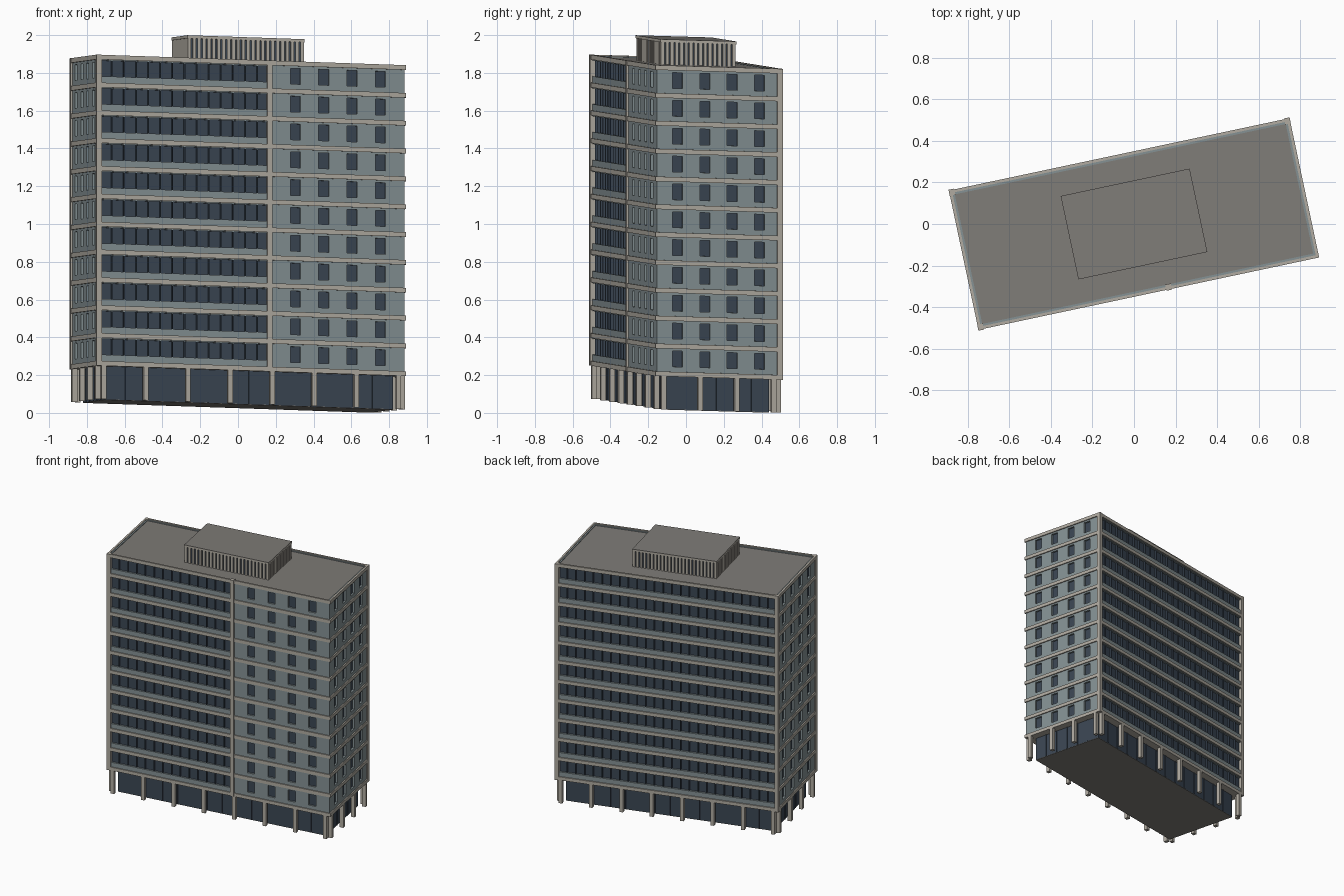
import bpy, bmesh, math
from mathutils import Matrix

if "Cube" in bpy.data.objects:
    bpy.data.objects.remove(bpy.data.objects["Cube"])

L, W = 1.675, 0.685            # plan size
HX, HY = L / 2, W / 2
Z0, Z1, TOP = 0.038, 0.238, 1.859
FLOORS = 11
STEP = (TOP - Z1) / FLOORS
SLAB = 0.025
SPLIT = 0.10                   # pilaster between ribbon glazing and punched windows

# Plan rotation followed by the gentle slope of the floors
shear = Matrix.Identity(4)
shear[2][0], shear[2][1] = -0.0267, -0.035
PLACE = shear @ Matrix.Rotation(math.radians(12), 4, 'Z')


def mat(name, c):
    m = bpy.data.materials.new(name)
    m.diffuse_color = (*c, 1)
    m.use_nodes = True
    m.node_tree.nodes["Principled BSDF"].inputs["Base Color"].default_value = m.diffuse_color
    return m


STONE = mat("stone", (0.43, 0.40, 0.35))
WALL = mat("wall_panel", (0.23, 0.28, 0.29))
GLASS = mat("dark_glass", (0.042, 0.06, 0.085))
ROOF = mat("roof_grey", (0.21, 0.20, 0.185))


def box(bm, x0, x1, y0, y1, z0, z1):
    m = Matrix.Translation(((x0 + x1) / 2, (y0 + y1) / 2, (z0 + z1) / 2)) \
        @ Matrix.Diagonal((abs(x1 - x0), abs(y1 - y0), abs(z1 - z0), 1))
    bmesh.ops.create_cube(bm, size=1, matrix=m)


def face_box(bm, face, s0, s1, d0, d1, z0, z1, hx=HX, hy=HY):
    """Box on a facade: s runs along the face, d is depth inward from it."""
    if face == "front":
        box(bm, s0, s1, -hy + d0, -hy + d1, z0, z1)
    elif face == "back":
        box(bm, s0, s1, hy - d1, hy - d0, z0, z1)
    elif face == "right":
        box(bm, hx - d1, hx - d0, s0, s1, z0, z1)
    else:
        box(bm, -hx + d0, -hx + d1, s0, s1, z0, z1)


def finish(name, bm, material):
    bm.transform(PLACE)
    bmesh.ops.recalc_face_normals(bm, faces=bm.faces)
    me = bpy.data.meshes.new(name)
    bm.to_mesh(me)
    bm.free()
    me.materials.append(material)
    bpy.context.collection.objects.link(bpy.data.objects.new(name, me))


# Floor slabs
bm = bmesh.new()
for i in range(FLOORS):
    z = Z1 + i * STEP
    box(bm, -HX, HX, -HY, HY, z - SLAB, z)
finish("floor_slabs", bm, STONE)

# Roof deck and parapet rim
bm = bmesh.new()
box(bm, -HX + .01, HX - .01, -HY + .01, HY - .01, TOP - SLAB, TOP - .01)
finish("roof_deck", bm, ROOF)
bm = bmesh.new()
for f, h in (("front", HX), ("back", HX), ("left", HY), ("right", HY)):
    face_box(bm, f, -h, h, 0, .014, TOP - SLAB, TOP)
finish("parapet", bm, STONE)

# Glass core seen through the openings
bm = bmesh.new()
box(bm, -HX + .022, HX - .022, -HY + .022, HY - .022, Z1 - .01, TOP - .02)
finish("glass_core", bm, GLASS)

# Wall panels: horizontal bands on each floor plus piers between windows
bm = bmesh.new()
D0, D1 = .008, .024


def facade(face, s0, s1, windows, sill, lintel):
    for i in range(FLOORS):
        z = Z1 + i * STEP
        face_box(bm, face, s0, s1, D0, D1, z, z + sill)
        face_box(bm, face, s0, s1, D0, D1, z + STEP - lintel, z + STEP - .005)
    if windows:
        edges = [s0] + [w + k * .0275 for w in windows for k in (-1, 1)] + [s1]
        for a, b in zip(edges[::2], edges[1::2]):
            face_box(bm, face, a, b, D0, D1, Z1, TOP - .005)


side = [-.222, -.074, .074, .222]
facade("front", SPLIT, HX - D0, [.24, .393, .546, .70], .027, .037)
facade("front", -HX + D0, SPLIT, None, .034, .03)
facade("back", -HX + D0, HX - D0, None, .034, .03)
facade("right", -HY + D0, HY - D0, side, .027, .037)
facade("left", -HY + D0, HY - D0, side, .027, .037)
finish("wall_panels", bm, WALL)

# Thin mullions in the ribbon glazing
bm = bmesh.new()
for face, s0, s1, n in (("front", -HX + .02, SPLIT, 14), ("back", -HX + .02, HX - .02, 25)):
    for i in range(1, n):
        s = s0 + (s1 - s0) * i / n
        for k in range(FLOORS):
            z = Z1 + k * STEP
            face_box(bm, face, s - .003, s + .003, .010, .024, z + .034, z + STEP - .03)
finish("mullions", bm, GLASS)

# Full-height pilasters
bm = bmesh.new()
for face, s in (("front", -HX + .013), ("front", SPLIT), ("back", -HX + .013), ("back", HX - .013)):
    face_box(bm, face, s - .014, s + .014, -.004, .026, Z1 - SLAB, TOP)
finish("pilasters", bm, STONE)

# Recessed ground floor with its mullions and underside
bm = bmesh.new()
R = .058
box(bm, -HX + R, HX - R, -HY + R, HY - R, Z0, Z1 - SLAB)
for face, h, n in (("front", HX, 14), ("back", HX, 14), ("left", HY, 6), ("right", HY, 6)):
    for i in range(1, n):
        s = -h + R + 2 * (h - R) * i / n
        face_box(bm, face, s - .003, s + .003, R - .005, R + .002, Z0, Z1 - SLAB)
finish("ground_floor_glazing", bm, GLASS)
bm = bmesh.new()
box(bm, -HX + R, HX - R, -HY + R, HY - R, Z0 - .003, Z0)
finish("ground_floor_underside", bm, ROOF)

# Ground floor columns, paired at the corners
bm = bmesh.new()
for face, h, n in (("front", HX, 7), ("back", HX, 7), ("left", HY, 3), ("right", HY, 3)):
    e = h - (.04 if h == HX else .045)
    for i in range(n + 1):
        s = -e + 2 * e * i / n
        face_box(bm, face, s - .013, s + .013, 0, .028, Z0, Z1 - SLAB)
finish("columns", bm, STONE)

# Rooftop plant room: dark core, louvre fins, flat roof
PX, PY, PT = .317, .205, 1.983
bm = bmesh.new()
box(bm, -PX + .012, PX - .012, -PY + .012, PY - .012, TOP - .012, PT - .01)
finish("plant_room_core", bm, GLASS)
bm = bmesh.new()
for face, h, n in (("front", PX, 24), ("back", PX, 24), ("left", PY, 16), ("right", PY, 16)):
    for i in range(n):
        s = -h + .012 + (2 * h - .024) * i / (n - 1)
        face_box(bm, face, s - .009, s + .009, .003, .014, TOP - .012, PT - .012, PX, PY)
    face_box(bm, face, -h, h, 0, .014, PT - .016, PT - .002, PX, PY)
finish("plant_room_louvres", bm, STONE)
bm = bmesh.new()
box(bm, -PX, PX, -PY, PY, PT - .004, PT)
finish("plant_room_roof", bm, ROOF)
